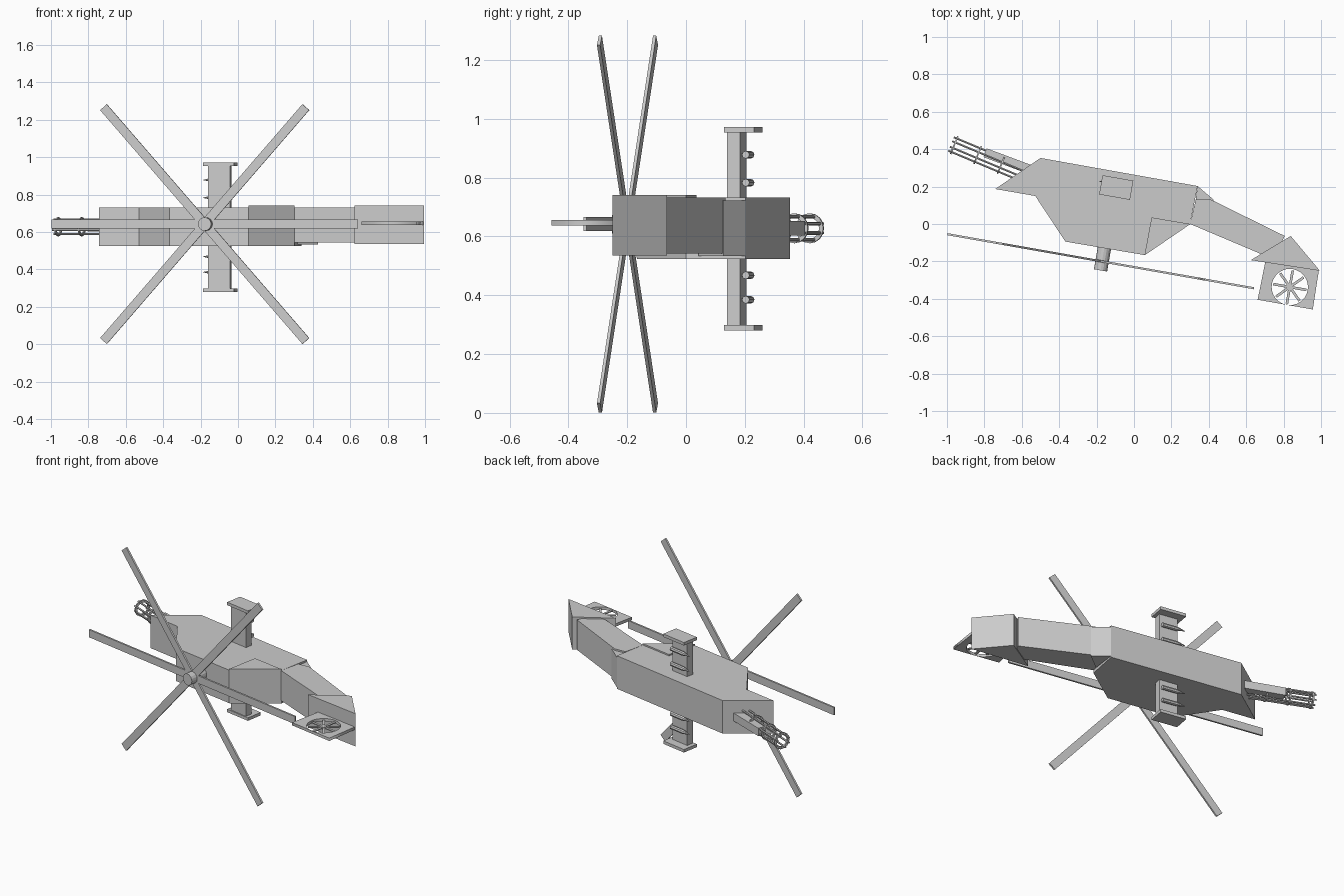
import bpy, bmesh
from math import radians, sin, cos, pi
from mathutils import Matrix, Vector

if "Cube" in bpy.data.objects:
    bpy.data.objects.remove(bpy.data.objects["Cube"])

ZC = 0.63                      # mid plane of the fuselage
TILT = Matrix.Rotation(radians(-10), 4, 'Z')   # pitch of the whole aircraft


def finish(name, bm, matrix=Matrix()):
    bmesh.ops.recalc_face_normals(bm, faces=bm.faces)
    me = bpy.data.meshes.new(name)
    bm.to_mesh(me)
    bm.free()
    ob = bpy.data.objects.new(name, me)
    bpy.context.collection.objects.link(ob)
    ob.matrix_world = matrix
    return ob


def prism(name, pts, z0, z1):
    bm = bmesh.new()
    face = bm.faces.new([bm.verts.new((x, y, z0)) for x, y in pts])
    ext = bmesh.ops.extrude_face_region(bm, geom=[face], use_keep_orig=True)
    bmesh.ops.translate(bm, vec=(0, 0, z1 - z0),
                        verts=[v for v in ext['geom'] if isinstance(v, bmesh.types.BMVert)])
    return finish(name, bm)


def box(name, centre, size, rot=TILT):
    bm = bmesh.new()
    bmesh.ops.create_cube(bm, size=1)
    bmesh.ops.scale(bm, vec=size, verts=bm.verts)
    return finish(name, bm, Matrix.Translation(centre) @ rot)


def rod(name, a, b, r1, r2=None, sides=8):
    a, b = Vector(a), Vector(b)
    bm = bmesh.new()
    bmesh.ops.create_cone(bm, cap_ends=True, segments=sides, radius1=r1,
                          radius2=r1 if r2 is None else r2, depth=(b - a).length)
    rot = (b - a).to_track_quat('Z', 'Y').to_matrix().to_4x4()
    return finish(name, bm, Matrix.Translation((a + b) / 2) @ rot)


# Fuselage, engine housing and tail
prism("fuselage", [(-.742, .187), (-.5, .353), (.34, .203), (.30, 0), (.056, -.166),
                   (-.367, -.094), (-.528, .15)], .524, .732)
prism("engine_housing", [(.094, .035), (.302, 0), (.056, -.168)], .528, .741)
prism("tail_joint", [(.34, .203), (.428, .128), (.318, .043)], .533, .722)
prism("tail_boom", [(.30, 0), (.33, .13), (.404, .134), (.806, -.064), (.742, -.187)], .543, .732)
prism("tail_fin", [(.624, -.193), (.838, -.064), (.994, -.25)], .535, .741)

# Tail rotor shroud: plate with a round hole
hub = Vector((.833, -.337))
cu = bpy.data.curves.new("tail_rotor_shroud", 'CURVE')
cu.dimensions, cu.fill_mode, cu.extrude = '2D', 'BOTH', .009
outline = [(.704, -.193), (.988, -.25), (.956, -.457), (.661, -.405)]
hole = [(hub.x + .097 * cos(i * pi / 16), hub.y + .097 * sin(i * pi / 16)) for i in range(32)]
for pts in (outline, hole):
    sp = cu.splines.new('POLY')
    sp.points.add(len(pts) - 1)
    for p, (x, y) in zip(sp.points, pts):
        p.co = (x, y, 0, 1)
    sp.use_cyclic_u = True
shroud = bpy.data.objects.new("tail_rotor_shroud", cu)
shroud.location.z = .647
bpy.context.collection.objects.link(shroud)
bpy.context.view_layer.objects.active = shroud
shroud.select_set(True)
bpy.ops.object.convert(target='MESH')

# Tail rotor
rod("tail_rotor_hub", (*hub, .64), (*hub, .654), .018, sides=12)
for i in range(4):
    box("tail_rotor_blade", (*hub, .647), (.18, .014, .006),
        Matrix.Rotation(radians(-10 + 45 * i), 4, 'Z'))

# Main rotor: mast and three full-length bars
rod("rotor_mast", (-.155, -.11, .642), (-.179, -.248, .642), .036, sides=16)
for ang in (0, 48.7, -48.7):
    box("rotor_blade", (-.178, -.199, .642), (1.664, .011, .048),
        TILT @ Matrix.Rotation(radians(ang), 4, 'Y'))

# Stub wings with end plates and missiles, mirrored about the mid plane
box("stub_wing", (-.097, .172, .627), (.12, .046, .67))
for z in (.289, .963):
    box("wing_end_plate", (-.095, .195, z), (.167, .104, .019))
for z in (.385, .468, .783, .878):
    rod("missile_body", (-.04, .203, z), (-.135, .22, z), .013)
    rod("missile_nose", (-.135, .22, z), (-.186, .229, z), .013, .001)
    box("missile_pylon", (-.09, .2, z), (.06, .025, .008))

# Rotary cannon in the nose
tip, root = Vector((-.978, .428, .628)), Vector((-.56, .253, .628))
axis = (tip - root).normalized()
side = Vector((-axis.y, axis.x, 0))
up = Vector((0, 0, 1))
for i in range(8):
    a = i * pi / 4 + pi / 8
    off = (side * cos(a) + up * sin(a)) * .042
    rod("gun_barrel", root + off, tip + off, .006, sides=6)
for t in (.06, .36, .66, .96):
    bm = bmesh.new()
    rings = []
    for r, d in ((.051, -.004), (.051, .004), (.036, .004), (.036, -.004)):
        c = root.lerp(tip, t) + axis * d
        rings.append([bm.verts.new(c + (side * cos(i * pi / 8) + up * sin(i * pi / 8)) * r)
                      for i in range(16)])
    for k in range(4):
        for i in range(16):
            j, m = (i + 1) % 16, (k + 1) % 4
            bm.faces.new((rings[k][i], rings[k][j], rings[m][j], rings[m][i]))
    finish("gun_ring", bm)
box("gun_mount", (-.66, .33, .628), (.29, .05, .05), Matrix.Rotation(radians(-20.5), 4, 'Z'))
